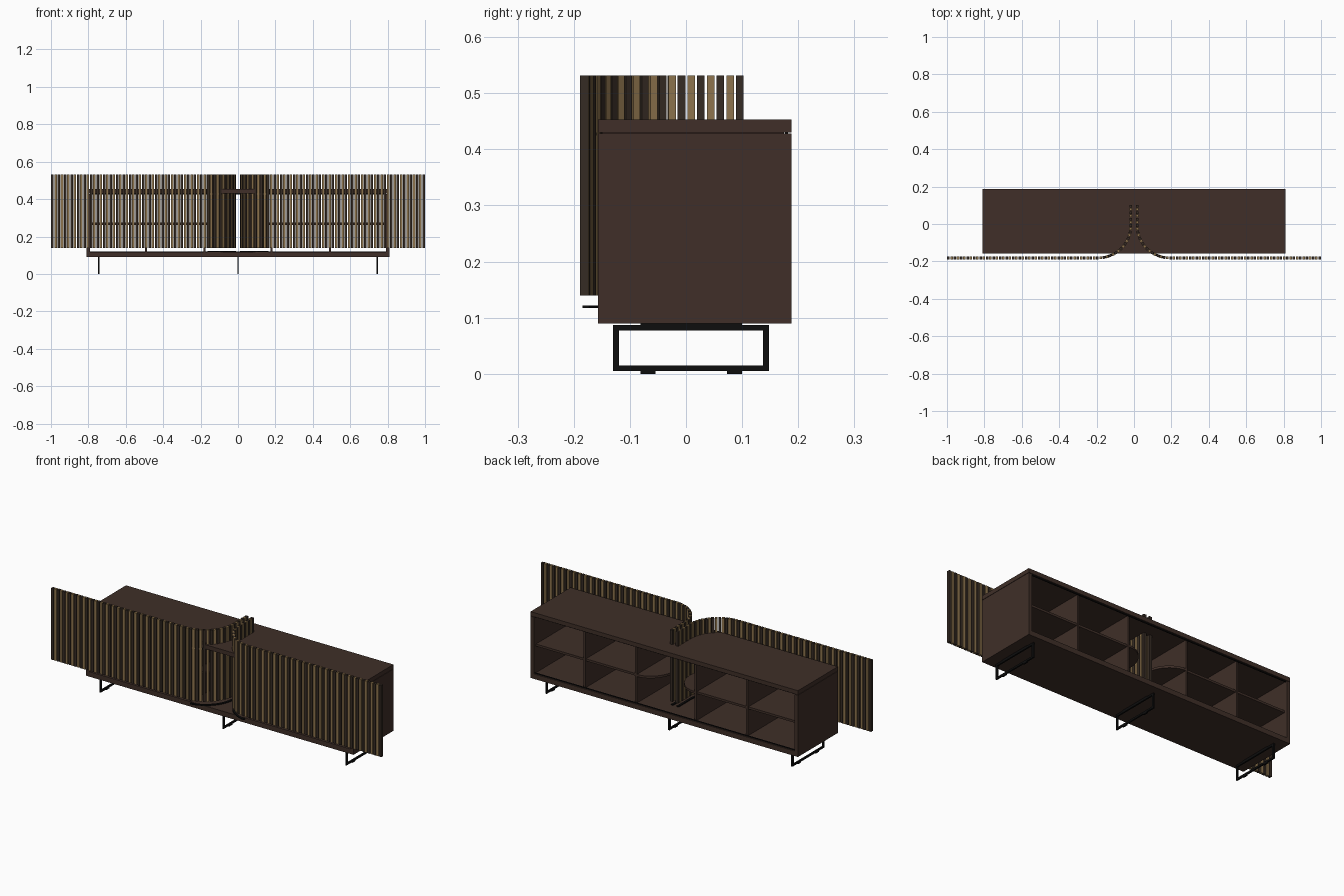
import bpy, bmesh, math
from mathutils import Matrix, Vector

if "Cube" in bpy.data.objects:
    bpy.data.objects.remove(bpy.data.objects["Cube"])


def material(name, rgb):
    m = bpy.data.materials.new(name)
    m.diffuse_color = (*rgb, 1)
    m.use_nodes = True
    m.node_tree.nodes["Principled BSDF"].inputs["Base Color"].default_value = m.diffuse_color
    return m


WOOD = material("dark walnut", (0.050, 0.028, 0.021))
SLAT = material("smoked oak", (0.036, 0.024, 0.017))
GOLD = material("brass tan", (0.27, 0.175, 0.075))
BLACK = material("black metal", (0.004, 0.004, 0.004))


def finish(name, bm, *mats):
    bmesh.ops.recalc_face_normals(bm, faces=bm.faces)
    me = bpy.data.meshes.new(name)
    bm.to_mesh(me)
    bm.free()
    for m in mats:
        me.materials.append(m)
    ob = bpy.data.objects.new(name, me)
    bpy.context.collection.objects.link(ob)
    return ob


def add_box(bm, x0, x1, y0, y1, z0, z1, angle=0, index=0):
    mat = (Matrix.Translation(((x0 + x1) / 2, (y0 + y1) / 2, (z0 + z1) / 2))
           @ Matrix.Rotation(angle, 4, 'Z')
           @ Matrix.Diagonal((x1 - x0, y1 - y0, z1 - z0, 1)))
    vs = bmesh.ops.create_cube(bm, size=1, matrix=mat)["verts"]
    for f in {f for v in vs for f in v.link_faces}:
        f.material_index = index


def box(name, dims, mat):
    bm = bmesh.new()
    add_box(bm, *dims)
    return finish(name, bm, mat)


def prism(name, pts, z0, z1, mat):
    bm = bmesh.new()
    f = bm.faces.new([bm.verts.new((x, y, z0)) for x, y in pts])
    r = bmesh.ops.extrude_face_region(bm, geom=[f])
    top = [v for v in r["geom"] if isinstance(v, bmesh.types.BMVert)]
    bmesh.ops.translate(bm, verts=top, vec=(0, 0, z1 - z0))
    return finish(name, bm, mat)


# Carcass panels, open at the front and the back
Y0, Y1 = -0.157, 0.188
box("bottom_panel", (-0.81, 0.81, Y0, Y1, 0.09, 0.117), WOOD)
box("top_panel", (-0.81, 0.81, Y0, Y1, 0.43, 0.453), WOOD)

# Door path: along the front, round a quarter turn, then into the cabinet
CX, CY, R = 0.19, -0.008, 0.173
L1 = 0.993 - CX
L2 = R * math.pi / 2
L3 = 0.096 - CY


def path(s, r=R):
    if s < L1:
        return 0.993 - s, CY - r, 0.0
    if s < L1 + L2:
        a = (s - L1) / R
        return CX - r * math.sin(a), CY - r * math.cos(a), -a
    return CX - r, CY + s - L1 - L2, -math.pi / 2


for side, sx in (("right", 1), ("left", -1)):
    def span(a, b):
        return tuple(sorted((a * sx, b * sx)))

    # Side walls, dividers and shelves
    box(side + "_side_panel", (*span(0.79, 0.81), Y0, Y1, 0.117, 0.428), WOOD)
    for n, x in (("outer", 0.492), ("inner", 0.18)):
        box(f"{side}_{n}_divider", (*span(x - 0.005, x + 0.005), -0.15, 0.175, 0.117, 0.43), WOOD)
    box(side + "_outer_shelf", (*span(0.497, 0.79), -0.145, 0.17, 0.262, 0.274), WOOD)
    box(side + "_inner_shelf", (*span(0.185, 0.487), -0.145, 0.17, 0.262, 0.274), WOOD)

    # Rounded shelf tucked inside the door curve
    arc = [(0.175 - 0.13 * math.cos(t), 0.03 + 0.145 * math.sin(t))
           for t in (math.pi * (i / 24 - 0.5) for i in range(25))]
    prism(side + "_round_shelf", [(x * sx, y) for x, y in arc], 0.262, 0.274, WOOD)

    # Curved door tracks under the slats and under the top
    for n, z in (("lower", 0.117), ("upper", 0.425)):
        ss = [L1 + L2 * 0.1 + i * (L2 * 0.9 + L3) / 24 for i in range(25)]
        pts = [path(s, R + 0.006)[:2] for s in ss] + [path(s, R - 0.006)[:2] for s in reversed(ss)]
        prism(f"{side}_{n}_track", [(x * sx, y) for x, y in pts], z, z + 0.005, BLACK)

    # Tambour door: alternating dark and tan upright slats
    bm = bmesh.new()
    count = 69
    step = (L1 + L2 + L3) / (count - 1)
    for i in range(count):
        x, y, a = path(i * step)
        add_box(bm, x * sx - 0.0067, x * sx + 0.0067, y - 0.0075, y + 0.0075,
                0.14, 0.532, a * sx, i % 2)
    finish(side + "_slat_door", bm, SLAT, GOLD)

# Straight tracks along the open back
for n, z in (("lower", 0.117), ("upper", 0.426)):
    box(f"back_{n}_track", (-0.79, 0.79, 0.176, 0.182, z, z + 0.004), BLACK)

# Sled legs with mounting plates and foot pads
for n, x in (("left", -0.745), ("middle", 0), ("right", 0.745)):
    bm = bmesh.new()
    h = 0.004
    for y in (-0.130, 0.137):
        add_box(bm, x - h, x + h, y, y + 0.011, 0.005, 0.087)
    for z in (0.005, 0.077):
        add_box(bm, x - h, x + h, -0.119, 0.137, z, z + 0.01)
    add_box(bm, x - h, x + h, -0.081, 0.1, 0.087, 0.09)
    for y in (-0.081, 0.073):
        add_box(bm, x - h, x + h, y, y + 0.027, 0, 0.005)
    finish(n + "_sled_leg", bm, BLACK)
